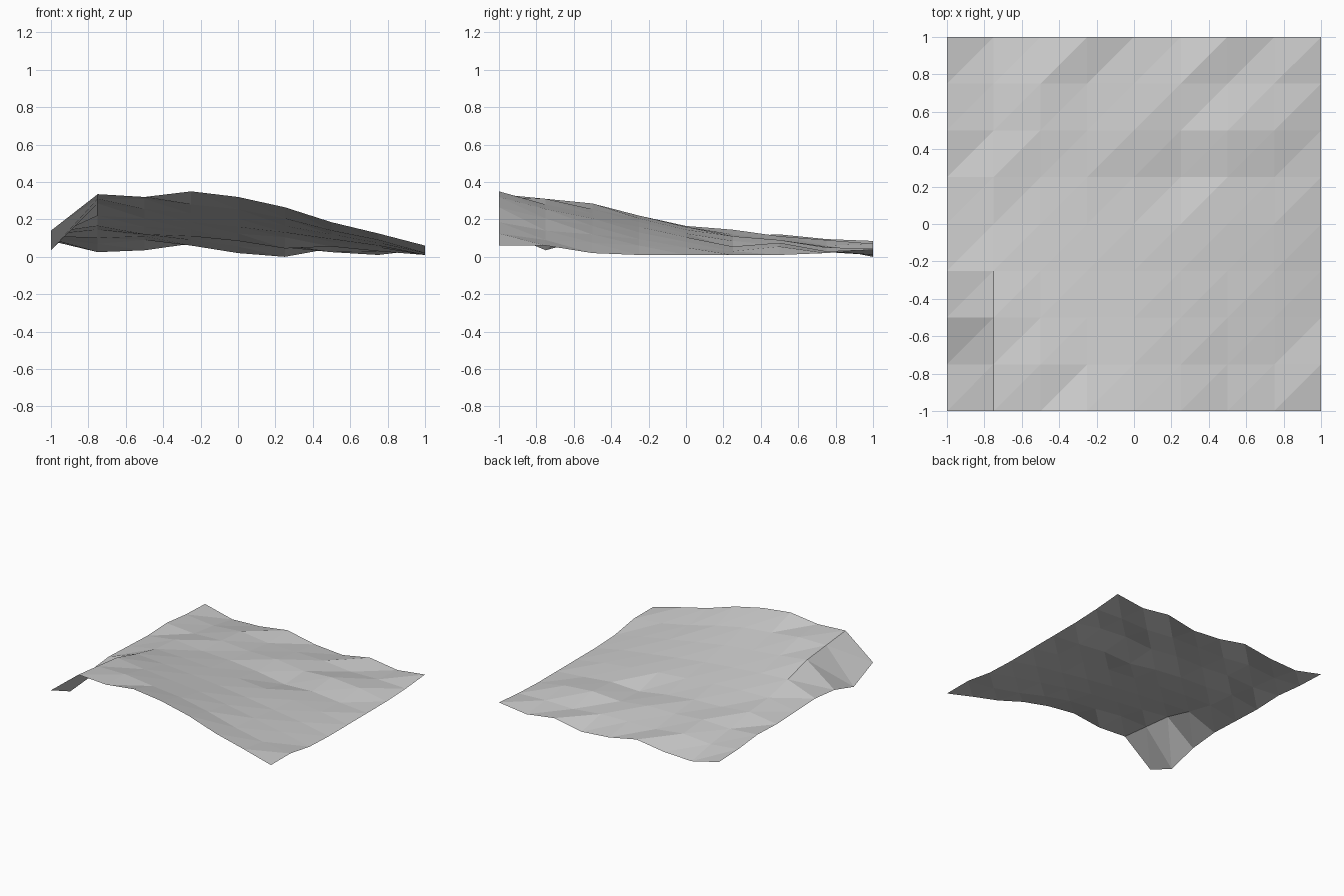
import bpy
import bmesh

default_cube = bpy.data.objects.get("Cube")
if default_cube:
    bpy.data.objects.remove(default_cube, do_unlink=True)


def flat_material(name, colour):
    """Plain single-colour material for viewport and render."""
    material = bpy.data.materials.new(name)
    material.use_nodes = True
    material.diffuse_color = colour
    shader = next(n for n in material.node_tree.nodes if n.type == "BSDF_PRINCIPLED")
    shader.inputs["Base Color"].default_value = colour
    shader.inputs["Roughness"].default_value = 0.9
    return material


# Height profiles across the tile in hundredths, front edge to back edge
profiles = (
    (14, 33.5, 32, 35, 32, 26.5, 18.5, 12.5, 6),
    (3.5, 31, 31, 28, 25.5, 20.5, 14, 9, 6),
    (10.5, 28.5, 25.5, 23, 20.5, 16.5, 12, 7.5, 2),
    (13, 22, 20.5, 18.5, 16, 13, 9.5, 6, 1),
    (12, 16.5, 16, 14.5, 12.5, 10.5, 8, 5, 1),
    (11, 14.5, 12, 11, 8.5, 4.5, 5.5, 3, 1),
    (12, 10, 11, 9, 9, 6, 7.5, 5.5, 1),
    (9.5, 7, 9, 6, 5.5, 5, 2.5, 3, 2),
    (8.5, 2.5, 3.5, 7, 2, 0, 4.5, 1, 4),
)


def build_terrain(name, rows, size, material):
    """Loft the profiles into an open sheet of flat triangles."""
    bm = bmesh.new()
    step = size / (len(rows) - 1)
    half = size / 2
    grid = [
        [bm.verts.new((i * step - half, j * step - half, height / 100))
         for i, height in enumerate(row)]
        for j, row in enumerate(rows)
    ]
    # Each cell is split along the same diagonal
    for near, far in zip(grid, grid[1:]):
        for a, b, c, d in zip(near, near[1:], far[1:], far):
            bm.faces.new((a, b, c))
            bm.faces.new((a, c, d))
    bm.normal_update()
    mesh = bpy.data.meshes.new(name)
    bm.to_mesh(mesh)
    bm.free()
    mesh.materials.append(material)
    terrain = bpy.data.objects.new(name, mesh)
    bpy.context.collection.objects.link(terrain)
    return terrain


# Sloping ground sheet with a folded-down corner
stone_grey = flat_material("stone_grey", (0.6, 0.6, 0.6, 1))
build_terrain("terrain_sheet", profiles, 2, stone_grey)
